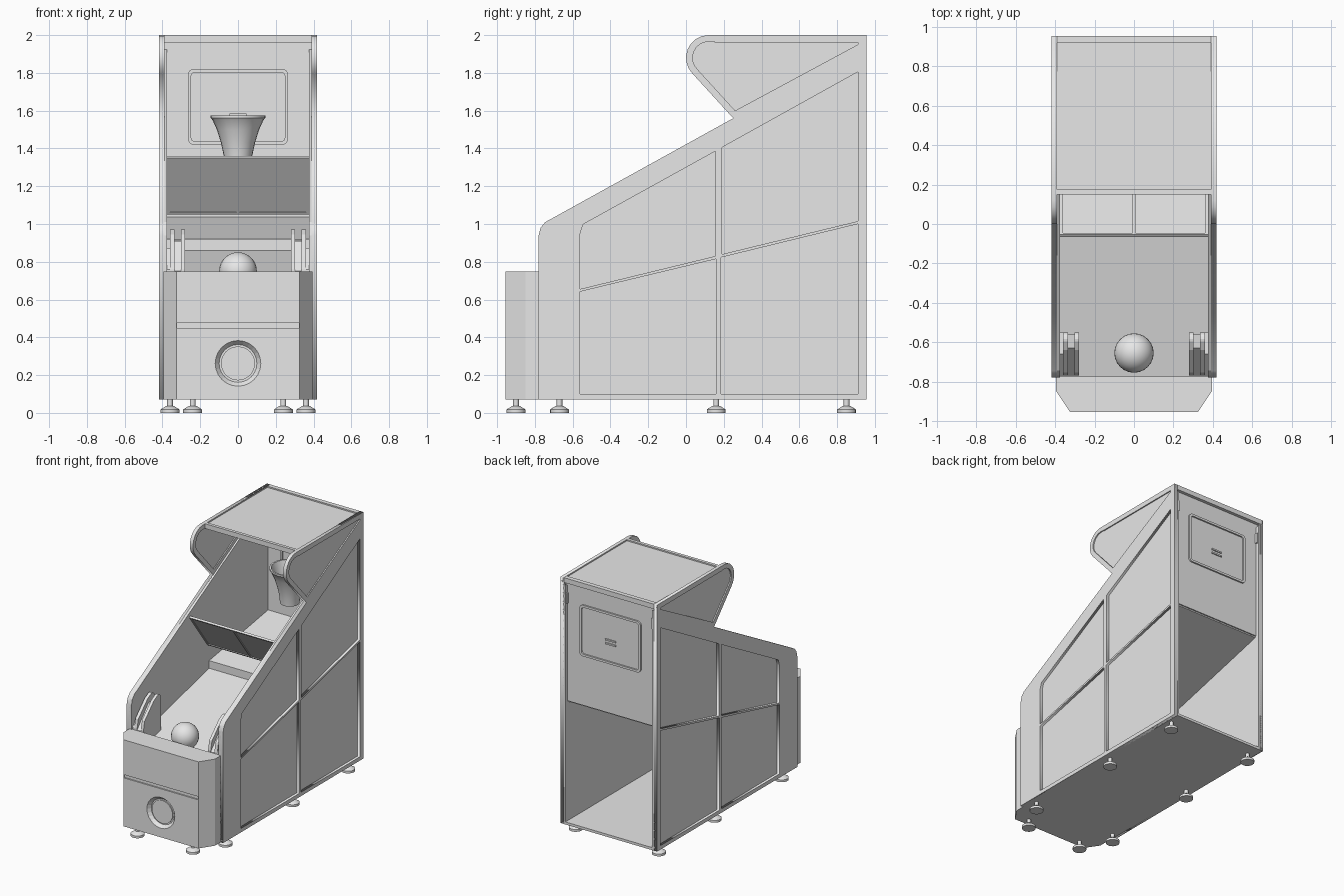
import bpy, bmesh, math
from mathutils import Vector

if "Cube" in bpy.data.objects:
    bpy.data.objects.remove(bpy.data.objects["Cube"])

grey = bpy.data.materials.new("light_grey")
grey.diffuse_color = (0.8, 0.8, 0.8, 1)
grey.use_nodes = True
grey.node_tree.nodes["Principled BSDF"].inputs["Base Color"].default_value = grey.diffuse_color


def activate(ob):
    bpy.ops.object.select_all(action='DESELECT')
    ob.select_set(True)
    bpy.context.view_layer.objects.active = ob


def add_mesh(name, bm, smooth=False):
    bmesh.ops.recalc_face_normals(bm, faces=bm.faces)
    me = bpy.data.meshes.new(name)
    bm.to_mesh(me)
    bm.free()
    me.materials.append(grey)
    ob = bpy.data.objects.new(name, me)
    bpy.context.collection.objects.link(ob)
    if smooth:
        activate(ob)
        bpy.ops.object.shade_smooth_by_angle(angle=math.radians(35))
    return ob


def box(name, x0, x1, y0, y1, z0, z1):
    return prism(name, [(y0, z0), (y1, z0), (y1, z1), (y0, z1)], x0, x1)


def prism(name, pts, a, b, axis='x', smooth=False):
    """Polygon extruded from a to b along an axis."""
    place = {'x': lambda u, v, w: (w, u, v),
             'y': lambda u, v, w: (u, w, v),
             'z': lambda u, v, w: (u, v, w)}[axis]
    bm = bmesh.new()
    lo = [bm.verts.new(place(u, v, a)) for u, v in pts]
    hi = [bm.verts.new(place(u, v, b)) for u, v in pts]
    bm.faces.new(lo)
    bm.faces.new(hi)
    n = len(pts)
    for i in range(n):
        j = (i + 1) % n
        bm.faces.new((lo[i], lo[j], hi[j], hi[i]))
    return add_mesh(name, bm, smooth)


def cutout(name, outer, holes, a, b, axis='x'):
    """Flat plate with holes, extruded from a to b along an axis."""
    cu = bpy.data.curves.new(name, 'CURVE')
    cu.dimensions = '2D'
    cu.fill_mode = 'BOTH'
    cu.extrude = (b - a) / 2
    for pts in [outer] + holes:
        sp = cu.splines.new('POLY')
        sp.points.add(len(pts) - 1)
        for p, (u, v) in zip(sp.points, pts):
            p.co = (u, v, 0, 1)
        sp.use_cyclic_u = True
    ob = bpy.data.objects.new(name, cu)
    bpy.context.collection.objects.link(ob)
    activate(ob)
    bpy.ops.object.convert(target='MESH')
    ob = bpy.context.view_layer.objects.active
    mid = (a + b) / 2
    bm = bmesh.new()
    bm.from_mesh(ob.data)
    for v in bm.verts:
        u, w, d = v.co
        v.co = (d + mid, u, w) if axis == 'x' else (u, d + mid, w)
    bmesh.ops.remove_doubles(bm, verts=bm.verts, dist=1e-4)
    bmesh.ops.recalc_face_normals(bm, faces=bm.faces)
    bm.to_mesh(ob.data)
    bm.free()
    ob.data.materials.clear()
    ob.data.materials.append(grey)
    return ob


def lathe(name, prof, loc, segs):
    """Revolve (radius, height) points about a vertical line."""
    bm = bmesh.new()
    rings = [[bm.verts.new(Vector(loc) + Vector((r * math.cos(t), r * math.sin(t), z)))
              for t in (2 * math.pi * k / segs for k in range(segs))] for r, z in prof]
    for p, q in zip(rings, rings[1:]):
        for k in range(segs):
            j = (k + 1) % segs
            bm.faces.new((p[k], p[j], q[j], q[k]))
    bm.faces.new(rings[0])
    bm.faces.new(rings[-1])
    return add_mesh(name, bm, True)


def cut(target, cutter):
    cutter.hide_render = True
    m = target.modifiers.new("cut", 'BOOLEAN')
    m.operation, m.solver, m.object = 'DIFFERENCE', 'EXACT', cutter
    activate(target)
    bpy.ops.object.modifier_apply(modifier=m.name)
    bpy.data.objects.remove(cutter)


def arc(cx, cy, r, a0, a1, n=8):
    return [(cx + r * math.cos(math.radians(a0 + (a1 - a0) * i / n)),
             cy + r * math.sin(math.radians(a0 + (a1 - a0) * i / n))) for i in range(n + 1)]


def round_rect(x, z0, z1, r):
    return (arc(x - r, z1 - r, r, 0, 90, 4) + arc(r - x, z1 - r, r, 90, 180, 4)
            + arc(r - x, z0 + r, r, 180, 270, 4) + arc(x - r, z0 + r, r, 270, 360, 4))


# side frames, wall boards and canopy wings
front_edge = [(-0.78, 0.07), (-0.78, 0.94), (-0.77, 0.98), (-0.745, 1.01), (0.25, 1.56)]
wing_arc = arc(0.12, 1.88, 0.12, 225, 90)
outline = front_edge + wing_arc + [(0.955, 2.0), (0.955, 0.07)]
wing_hole = [(0.26, 1.60)] + arc(0.12, 1.88, 0.085, 225, 90) + [(0.91, 1.965), (0.91, 1.95)]
holes = [
    [(-0.56, 0.10), (0.16, 0.10), (0.16, 0.815), (-0.56, 0.642)],
    [(0.185, 0.10), (0.91, 0.10), (0.91, 1.0), (0.185, 0.823)],
    [(-0.56, 0.656), (0.155, 0.83), (0.155, 1.385), (-0.545, 0.998), (-0.56, 0.95)],
    [(0.19, 0.84), (0.91, 1.015), (0.91, 1.805), (0.19, 1.405)],
    wing_hole]
board = front_edge + [(0.955, 1.95), (0.955, 0.07)]
for s, side in ((-1, "left"), (1, "right")):
    def span(a, b):
        return sorted((s * a, s * b))
    cutout(side + "_side_frame", outline, holes, *span(0.39, 0.418))
    prism(side + "_wall_board", board, *span(0.376, 0.398))
    prism(side + "_wing_panel", wing_hole, *span(0.399, 0.409))
    # ball guide: two cheeks with a lower web between
    guide = [(-0.77, 0.62), (-0.77, 0.76), (-0.755, 0.83), (-0.64, 0.945)] + \
        arc(-0.585, 0.935, 0.035, 110, 0, 5) + [(-0.55, 0.67)]
    web = [(-0.77, 0.62), (-0.77, 0.75), (-0.63, 0.91), (-0.56, 0.92), (-0.56, 0.67)]
    prism(side + "_guide_inner", guide, *span(0.28, 0.303))
    prism(side + "_guide_outer", guide, *span(0.335, 0.36))
    prism(side + "_guide_web", web, *span(0.303, 0.335))
    prism(side + "_guide_base", [(-0.77, 0.62), (-0.77, 0.76), (-0.66, 0.87),
                                 (-0.55, 0.87), (-0.55, 0.67)], *span(0.36, 0.378))
    box(side + "_rear_latch", *span(0.365, 0.395), 0.93, 0.95, 1.80, 1.88)
    # levelling feet
    for x, y in ((0.24, -0.90), (0.36, -0.67), (0.36, 0.16), (0.36, 0.85)):
        lathe(side + "_foot", [(0.05, 0), (0.05, 0.018), (0.022, 0.036), (0.015, 0.036),
                               (0.015, 0.075)], (s * x, y, 0), 16)

# floor, two-level ball ramp
box("floor", -0.418, 0.418, -0.78, 0.955, 0.07, 0.09)
prism("ball_ramp", [(-0.78, 0.63), (0.18, 0.86), (0.18, 0.92), (0.92, 1.04),
                    (0.92, 1.02), (0.20, 0.84), (-0.78, 0.60)], -0.378, 0.378)

# roof with a shallow recessed top
roof = box("roof", -0.418, 0.418, 0.15, 0.955, 1.962, 2.0)
cut(roof, box("roof_cutter", -0.395, 0.395, 0.175, 0.92, 1.99, 2.05))

# backboard with raised target frame on both faces
box("backboard", -0.40, 0.40, 0.91, 0.93, 1.03, 1.97)
for name, a, b in (("front_target_frame", 0.90, 0.911), ("rear_target_frame", 0.929, 0.942)):
    cutout(name, round_rect(0.265, 1.42, 1.82, 0.03), [round_rect(0.248, 1.437, 1.803, 0.02)],
           a, b, 'y')
for z in (1.565, 1.595):
    box("rear_bracket_bolt_strip", -0.045, 0.045, 0.93, 0.938, z, z + 0.012)

# hoop with net and bracket
lathe("hoop_net", [(0.07, 1.30), (0.075, 1.36), (0.09, 1.43), (0.112, 1.50), (0.135, 1.55),
                   (0.145, 1.562), (0.145, 1.575), (0.132, 1.575), (0.11, 1.51),
                   (0.085, 1.43), (0.065, 1.31)], (0, 0.64, 0), 24)
box("hoop_bracket", -0.045, 0.045, 0.77, 0.912, 1.55, 1.585)

# tilted ball-return board: frame, centre divider and two panels
top, low = Vector((-0.06, 1.355)), Vector((0.165, 1.055))
along = (low - top).normalized()
across = Vector((-along.y, along.x))
length = (low - top).length


def slab(name, x0, x1, a, b, t):
    pts = [top + along * u + across * w for u, w in ((a, -t), (b, -t), (b, t), (a, t))]
    prism(name, [tuple(p) for p in pts], x0, x1)


slab("return_panel", -0.375, 0.375, 0, length, 0.003)
for x in (-0.375, -0.007, 0.361):
    slab("return_board_rib", x, x + 0.014, 0, length, 0.008)
for a in (0, length - 0.014):
    slab("return_board_rail", -0.375, 0.375, a, a + 0.014, 0.008)

# front cabinet with chamfered corners, seam and round recess
cab = prism("front_cabinet", [(-0.395, -0.775), (-0.395, -0.85), (-0.325, -0.955),
                              (0.325, -0.955), (0.395, -0.85), (0.395, -0.775)],
            0.07, 0.748, 'z')
cut(cab, box("seam_cutter", -0.322, 0.322, -1.0, -0.945, 0.45, 0.475))
bm = bmesh.new()
bmesh.ops.create_cone(bm, cap_ends=True, segments=24, radius1=0.15, radius2=0.10, depth=0.06)
for v in bm.verts:
    x, y, z = v.co
    v.co = (x, z - 0.96, y + 0.262)
cut(cab, add_mesh("round_cutter", bm))
disc = arc(0, 0.262, 0.09, 0, 345, 23)
prism("round_cover", disc, -0.938, -0.924, 'y')

# ball
bm = bmesh.new()
bmesh.ops.create_uvsphere(bm, u_segments=24, v_segments=16, radius=0.1)
bmesh.ops.translate(bm, verts=bm.verts, vec=(0, -0.655, 0.75))
add_mesh("ball", bm, True)
